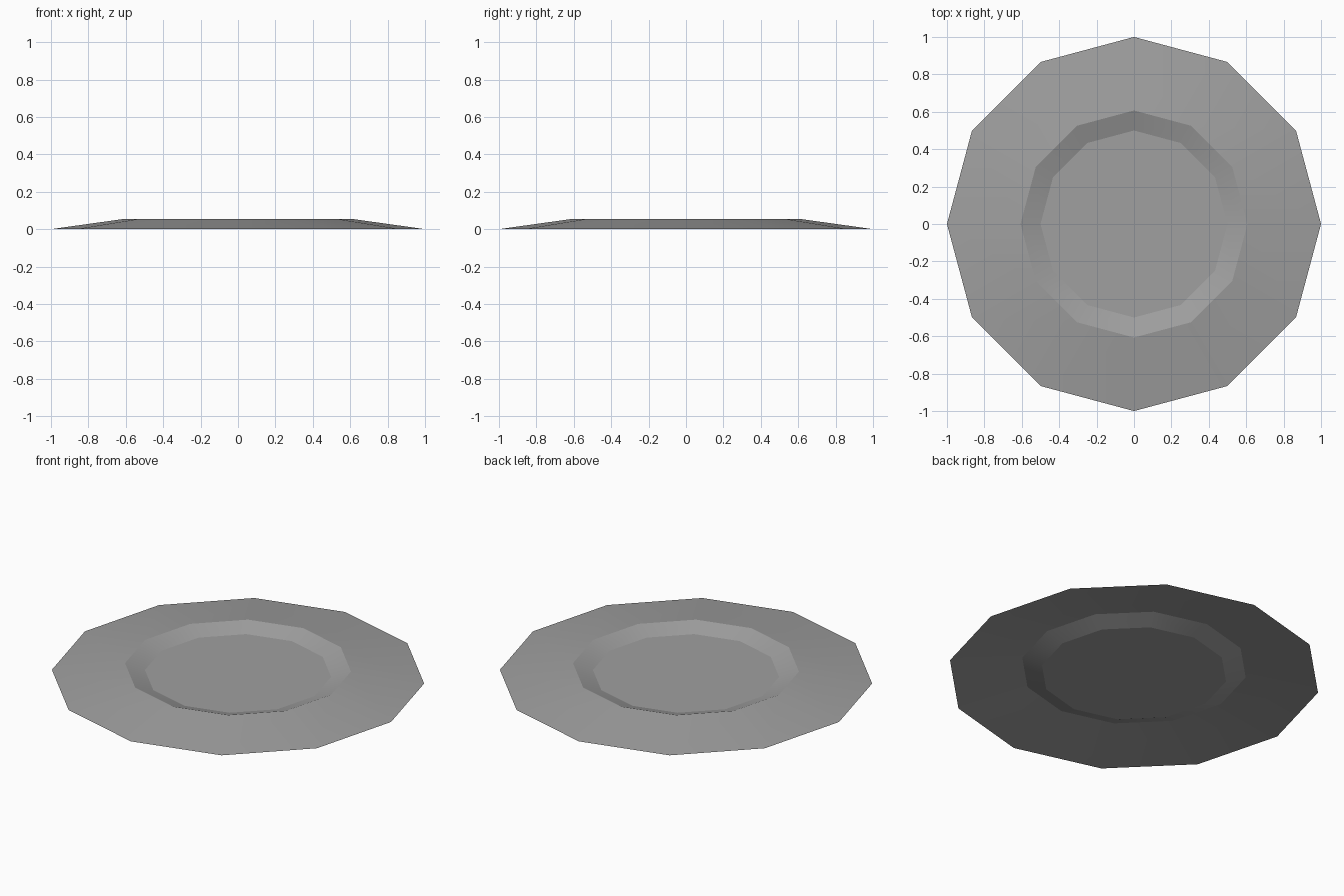
import bpy, bmesh, math

cube = bpy.data.objects.get("Cube")
if cube:
    bpy.data.objects.remove(cube, do_unlink=True)

SIDES = 12
# Radius and height of each ring, from rim to centre
RINGS = [(1.0, 0.0), (0.607, 0.055), (0.5, 0.019)]

grey = bpy.data.materials.new("plain_grey")
grey.use_nodes = True
color = (0.35, 0.35, 0.35, 1)
grey.diffuse_color = color
grey.node_tree.nodes["Principled BSDF"].inputs["Base Color"].default_value = color

# Thin twelve-sided dish: sloping rim, inner bevel, flat centre
bm = bmesh.new()
loops = []
for radius, height in RINGS:
    angles = [2 * math.pi * i / SIDES for i in range(SIDES)]
    loops.append([bm.verts.new((radius * math.cos(a), radius * math.sin(a), height)) for a in angles])
for outer, inner in zip(loops, loops[1:]):
    for i in range(SIDES):
        j = (i + 1) % SIDES
        bm.faces.new((outer[i], outer[j], inner[j], inner[i]))
bm.faces.new(loops[-1])

mesh = bpy.data.meshes.new("dish")
bm.to_mesh(mesh)
bm.free()
mesh.materials.append(grey)
dish = bpy.data.objects.new("dish", mesh)
bpy.context.collection.objects.link(dish)

# Soft around each band, sharp between bands
bpy.context.view_layer.objects.active = dish
dish.select_set(True)
bpy.ops.object.shade_smooth_by_angle(angle=math.radians(15))
